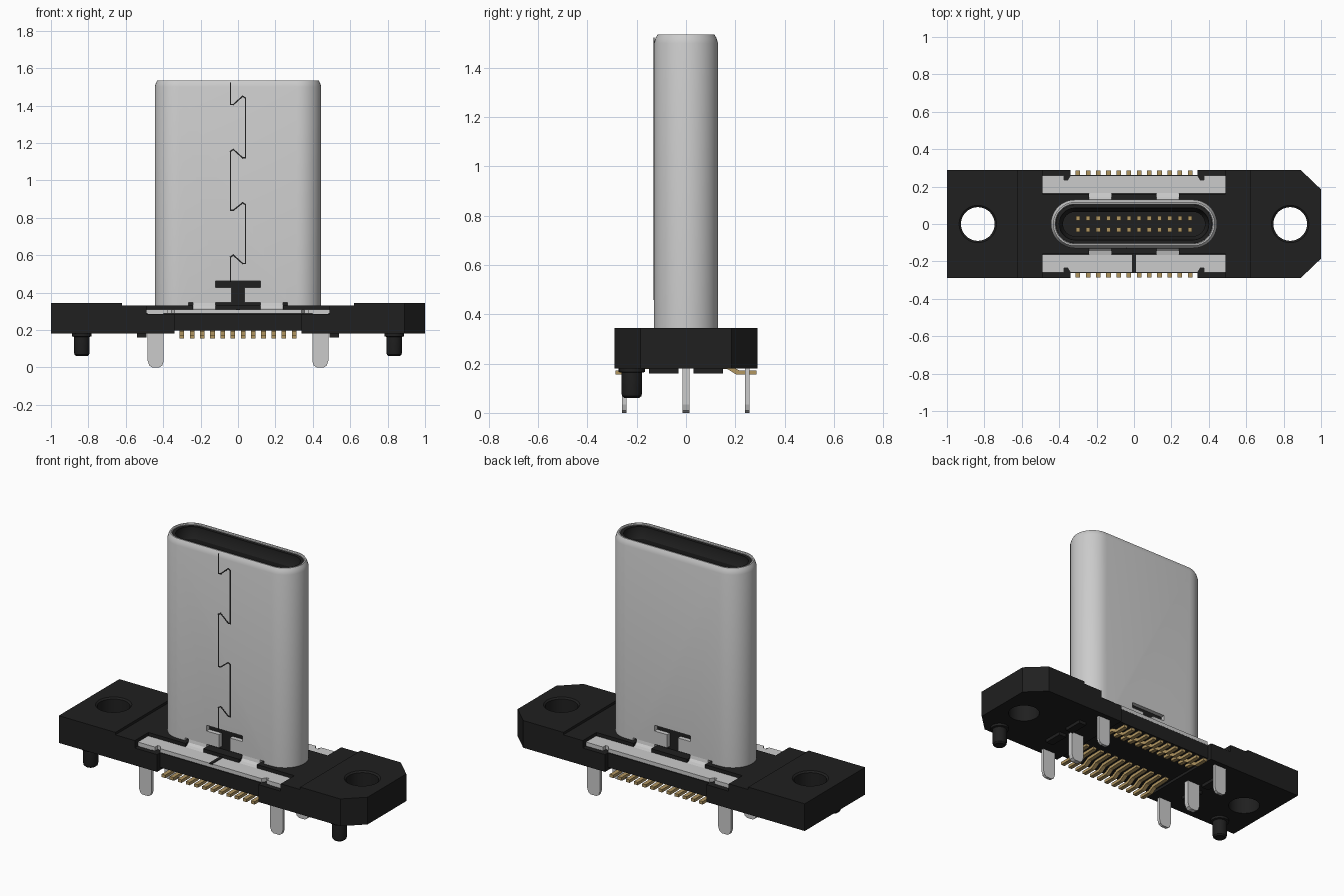
import bpy, bmesh, math
from mathutils import Vector

if "Cube" in bpy.data.objects:
    bpy.data.objects.remove(bpy.data.objects["Cube"])


def material(name, col):
    m = bpy.data.materials.new(name)
    m.diffuse_color = (*col, 1)
    m.use_nodes = True
    m.node_tree.nodes["Principled BSDF"].inputs["Base Color"].default_value = m.diffuse_color
    return m


BLACK = material("black_plastic", (0.014, 0.014, 0.014))
STEEL = material("light_steel", (0.6, 0.6, 0.6))
GOLD = material("gold_contact", (0.45, 0.31, 0.12))


def finish(name, bm, mat):
    bmesh.ops.recalc_face_normals(bm, faces=bm.faces)
    me = bpy.data.meshes.new(name)
    bm.to_mesh(me)
    bm.free()
    me.materials.append(mat)
    ob = bpy.data.objects.new(name, me)
    bpy.context.collection.objects.link(ob)
    return ob


def add_prism(bm, pts, axis, lo, hi):
    """Extrude a 2D outline along an axis (outline uses the other two axes in order)."""
    def at(p, d):
        v = list(p)
        v.insert(axis, d)
        return bm.verts.new(v)
    a = [at(p, lo) for p in pts]
    b = [at(p, hi) for p in pts]
    bm.faces.new(a)
    bm.faces.new(b)
    for i in range(len(pts)):
        j = (i + 1) % len(pts)
        bm.faces.new((a[i], a[j], b[j], b[i]))


def add_box(bm, x, y, z):
    add_prism(bm, [(x[0], y[0]), (x[1], y[0]), (x[1], y[1]), (x[0], y[1])], 2, *z)


def boxes(name, mat, *items):
    bm = bmesh.new()
    for it in items:
        add_box(bm, *it)
    return finish(name, bm, mat)


def lathe(name, mat, x, y, prof, n=32):
    """Stack of circles (radius, z), capped at both ends."""
    bm = bmesh.new()
    loft(bm, [[(x + r * math.cos(2 * math.pi * i / n), y + r * math.sin(2 * math.pi * i / n), z)
               for i in range(n)] for r, z in prof], True)
    return finish(name, bm, mat)


def loft(bm, rings, cap):
    vs = [[bm.verts.new(p) for p in r] for r in rings]
    pairs = list(zip(vs, vs[1:])) + ([] if cap else [(vs[-1], vs[0])])
    for a, b in pairs:
        for i in range(len(a)):
            j = (i + 1) % len(a)
            bm.faces.new((a[i], a[j], b[j], b[i]))
    if cap:
        bm.faces.new(vs[0])
        bm.faces.new(vs[-1])


def stadium(inset, z, n=20):
    r = 0.13 - inset
    return [(s * 0.315 + r * math.cos(t), r * math.sin(t), z) for s, t0 in ((1, -90), (-1, 90))
            for t in [math.radians(t0 + 180 * i / n) for i in range(n + 1)]]


def cut(ob, cutter):
    m = ob.modifiers.new("cut", "BOOLEAN")
    m.operation, m.solver, m.object = "DIFFERENCE", "EXACT", cutter
    bpy.context.view_layer.objects.active = ob
    bpy.ops.object.modifier_apply(modifier=m.name)
    bpy.data.objects.remove(cutter)


def cut_box(ob, x, y, z):
    cut(ob, boxes("cutter", BLACK, (x, y, z)))


def smooth(ob):
    bpy.ops.object.select_all(action="DESELECT")
    ob.select_set(True)
    bpy.context.view_layer.objects.active = ob
    bpy.ops.object.shade_smooth_by_angle(angle=math.radians(30))


# plastic base with two chamfered corners
bm = bmesh.new()
add_prism(bm, [(-1, -.29), (.89, -.29), (1, -.185), (1, .185), (.89, .29), (-1, .29)], 2, .18, .345)
base = finish("base", bm, BLACK)
cut_box(base, (-.62, .62), (-.4, .4), (.33, .4))            # lowered middle
for s in (-1, 1):
    def ys(a, b):
        return tuple(sorted((s * a, s * b)))
    cut_box(base, (-.49, .49), ys(.16, .4), (.285, .4))     # flange pocket
    cut_box(base, (-.34, .34), ys(.262, .4), (.1, .4))      # edge relief over the pins
    cut(base, lathe("cutter", BLACK, s * .835, 0, [(.09, .1), (.09, .337), (.1, .345), (.1, .4)], 48))
cut_box(base, (-.34, .34), (-.4, .4), (.1, .197))           # recess under the pins
smooth(base)

# locating posts
for side, s in (("left", -1), ("right", 1)):
    smooth(lathe("post_" + side, BLACK, s * .835, -.22,
                 [(.03, .06), (.039, .068), (.042, .08), (.042, .163), (.053, .166), (.053, .19)]))

# standoff pads under the base
boxes("standoff_pads", BLACK, *[((sx * .515 - .025, sx * .515 + .025), (sy * .09 - .06, sy * .09 + .06), (.16, .185))
                                for sx in (-1, 1) for sy in (-1, 1)])

# hollow metal shell with rounded lip
bm = bmesh.new()
loft(bm, [stadium(*p) for p in ((0, .3), (0, 1.5), (.006, 1.52), (.014, 1.535), (.022, 1.535),
                                (.026, 1.53), (.026, .3))], False)
shell = finish("shell", bm, STEEL)
for s in (-1, 1):                                           # H-shaped openings, front and back
    y = tuple(sorted((s * .09, s * .2)))
    cut_box(shell, (-.12, .12), y, (.426, .461))
    cut_box(shell, (-.036, .036), y, (.335, .435))
    cut_box(shell, (-.12, .12), y, (.29, .346))
    for sx in (-1, 1):
        cut_box(shell, tuple(sorted((sx * .24, sx * .265))), y, (.29, .346))
smooth(shell)

# plastic insert with mating cavity
bm = bmesh.new()
loft(bm, [stadium(*p) for p in ((.0265, .25), (.0265, 1.525), (.045, 1.525), (.047, 1.49),
                                (.065, 1.46), (.065, .85))], True)
smooth(finish("insert", bm, BLACK))

# dovetail seam on the front of the shell
path = [(-.04, 1.52), (-.04, 1.405), (-.025, 1.405)]
for k, (s, z) in enumerate(((1, 1.45), (-1, 1.165), (1, .88), (-1, .6))):
    low = (1.12, .84, .555, .461)[k]
    path += [(s * .025, z), (s * .04, z - .01), (s * .04, low)]
    if k < 3:
        path.append((s * .025, low))
bm = bmesh.new()
for a, b in zip(path, path[1:]):
    a, b = Vector(a), Vector(b)
    d = (b - a).normalized() * .0035
    n = Vector((-d.y, d.x))
    add_prism(bm, [a - d + n, a - d - n, b + d - n, b + d + n], 1, -.1315, -.128)
finish("shell_seam", bm, BLACK)

# flanges beside the shell, with bent tabs joining them to it
for side, s in (("front", -1), ("back", 1)):
    bm = bmesh.new()
    out = [(-.49, .162), (.49, .162), (.49, .26), (.375, .26), (.375, .235), (.355, .235), (.34, .26),
           (-.34, .26), (-.355, .235), (-.375, .235), (-.375, .26), (-.49, .26)]
    add_prism(bm, [(x, s * y) for x, y in out], 2, .287, .31)
    bend = [(.108, .345), (.13, .345), (.134, .327), (.145, .315), (.165, .31), (.165, .29), (.108, .29)]
    for lo, hi in ((-.24, -.12), (.12, .24)):
        add_prism(bm, [(s * y, z) for y, z in bend], 0, lo, hi)
    finish("flange_" + side, bm, STEEL)
    # tabs need clearance in the plastic rim
    for lo, hi in ((-.24, -.12), (.12, .24)):
        cut_box(base, (lo, hi), tuple(sorted((s * .131, s * .17))), (.29, .4))
boxes("flange_slit", BLACK, ((-.01, .01), (-.262, -.16), (.306, .313)))

# solder pegs: three at each end
for sx in (-1, 1):
    for label, y, t in (("front", -.251, .009), ("middle", 0, .015), ("back", .249, .009)):
        c = sx * .44
        bm = bmesh.new()
        add_prism(bm, [(c - .043, .3), (c - .043, .035), (c - .035, .01), (c - .02, 0), (c + .02, 0),
                       (c + .035, .01), (c + .043, .035), (c + .043, .3)], 1, y - t, y + t)
        finish(f"peg_{label}_{'left' if sx < 0 else 'right'}", bm, STEEL)

# twelve solder pins per row, plus contacts inside the cavity
for side, s, inner in (("front", -1, .06), ("back", 1, .12)):
    pins, contacts = bmesh.new(), bmesh.new()
    for i in range(12):
        x = -.3 + i * .6 / 11
        prof = [(.286, .155), (.286, .173), (.215, .173), (.175, .195), (inner, .2), (inner, .182),
                (.17, .177), (.205, .155)]
        add_prism(pins, [(s * y, z) for y, z in prof], 0, x - .0125, x + .0125)
        add_box(contacts, (x - .011, x + .011), sorted((s * .018, s * .043)), (.84, 1.3))
    finish("pins_" + side, pins, GOLD)
    finish("contacts_" + side, contacts, GOLD)
